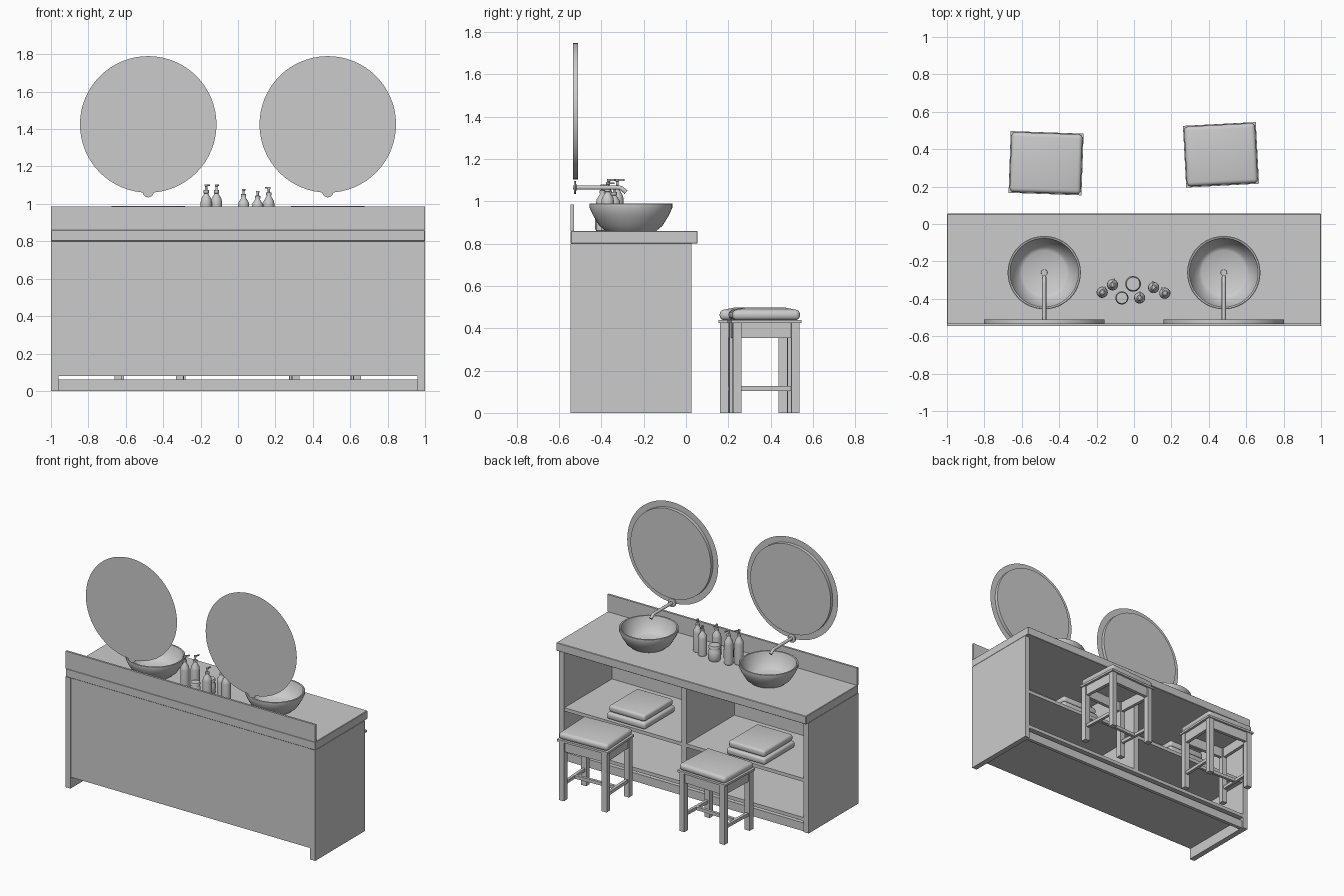
import bpy, bmesh, math
from mathutils import Matrix, Vector

if "Cube" in bpy.data.objects:
    bpy.data.objects.remove(bpy.data.objects["Cube"])


def finish(name, bm, smooth=True):
    bmesh.ops.recalc_face_normals(bm, faces=bm.faces)
    me = bpy.data.meshes.new(name)
    bm.to_mesh(me)
    bm.free()
    ob = bpy.data.objects.new(name, me)
    bpy.context.collection.objects.link(ob)
    if smooth:
        bpy.ops.object.select_all(action='DESELECT')
        ob.select_set(True)
        bpy.context.view_layer.objects.active = ob
        bpy.ops.object.shade_smooth_by_angle(angle=math.radians(35))
    return ob


def box(name, x, y, z, bevel=0.0, segs=1, frame=Matrix()):
    """Box from (min, max) ranges, optionally bevelled and placed by a frame."""
    bm = bmesh.new()
    bmesh.ops.create_cube(bm, size=1)
    for v in bm.verts:
        v.co = Vector([(r[0] + r[1]) / 2 + c * (r[1] - r[0]) for c, r in zip(v.co, (x, y, z))])
    if bevel:
        bmesh.ops.bevel(bm, geom=bm.edges[:], offset=bevel, segments=segs, profile=0.5, affect='EDGES')
    bm.transform(frame)
    return finish(name, bm, bool(bevel))


def lathe(name, profile, loc, frame=Matrix(), steps=40):
    """Spin an (r, z) profile about the local z axis."""
    bm = bmesh.new()
    vs = [bm.verts.new((r, 0, z)) for r, z in profile]
    es = [bm.edges.new(p) for p in zip(vs, vs[1:])]
    bmesh.ops.spin(bm, geom=vs + es, cent=(0, 0, 0), axis=(0, 0, 1), angle=2 * math.pi, steps=steps)
    bmesh.ops.remove_doubles(bm, verts=bm.verts, dist=1e-5)
    bm.transform(Matrix.Translation(loc) @ frame)
    return finish(name, bm)


# cabinet carcass, open towards +y
for s, side in ((-1, "left"), (1, "right")):
    box(side + "_side_panel", sorted((s, s * 0.96)), (-0.545, 0.025), (0, 0.80))
    box(side + "_shelf", sorted((s * 0.02, s * 0.96)), (-0.53, 0.02), (0.36, 0.385))
box("back_panel", (-0.96, 0.96), (-0.54, -0.525), (0.08, 0.80))
box("divider", (-0.02, 0.02), (-0.525, 0.025), (0.10, 0.80))
box("bottom_board", (-0.96, 0.96), (-0.525, 0.025), (0.08, 0.105))
box("kick_board", (-0.96, 0.96), (-0.01, 0.015), (0, 0.06))
box("countertop", (-1, 1), (-0.545, 0.055), (0.80, 0.86), 0.003)
box("backsplash", (-1, 1), (-0.545, -0.53), (0.86, 0.985))

FACE_Y = Matrix.Rotation(-math.pi / 2, 4, 'X')   # local z -> world +y
for s, side in ((-1, "left"), (1, "right")):
    cx = 0.48 * s
    # vessel basin
    lathe(side + "_basin",
          [(0, 0.86), (0.12, 0.86), (0.15, 0.885), (0.18, 0.935), (0.196, 0.97), (0.196, 0.988),
           (0.192, 0.99), (0.184, 0.988), (0.178, 0.965), (0.16, 0.925), (0.135, 0.89), (0.118, 0.88), (0, 0.876)],
          (cx, -0.26, 0), steps=48)
    lathe(side + "_drain", [(0, 0.882), (0.016, 0.882), (0.018, 0.874)], (cx, -0.26, 0), steps=20)
    # mirror: thin flat frame ring behind a round disc
    lathe(side + "_mirror_ring", [(0.29, 0), (0.365, 0)], (cx, -0.534, 1.425), FACE_Y, 64)
    lathe(side + "_mirror_disc", [(0, 0), (0.322, 0), (0.322, 0.024), (0, 0.024)],
          (cx, -0.534, 1.425), FACE_Y, 64)
    # wall spout with flange and bent tip
    lathe(side + "_spout_flange", [(0, 0), (0.03, 0), (0.03, 0.009), (0.012, 0.012)],
          (cx, -0.53, 1.065), FACE_Y, 28)
    cu = bpy.data.curves.new(side + "_spout", 'CURVE')
    cu.dimensions = '3D'
    cu.bevel_depth = 0.011
    cu.bevel_resolution = 3
    cu.use_fill_caps = True
    sp = cu.splines.new('POLY')
    pts = [(-0.535, 1.065), (-0.32, 1.065), (-0.307, 1.062), (-0.283, 1.043)]
    sp.points.add(len(pts) - 1)
    for p, (y, z) in zip(sp.points, pts):
        p.co = (cx, y, z, 1)
    bpy.context.collection.objects.link(bpy.data.objects.new(side + "_spout", cu))
    # folded towels
    for i, (w, d) in enumerate(((0.155, 0.175), (0.145, 0.165))):
        z0 = 0.385 + 0.05 * i
        box(f"{side}_towel_{i + 1}", (cx - w, cx + w), (-0.17 - d, -0.17 + d), (z0, z0 + 0.048), 0.016, 3)

# pump bottles: x, y, height, nozzle heading
BOTTLES = [(-0.17, -0.365, 0.245, 60), (-0.115, -0.325, 0.245, 75), (0.03, -0.395, 0.22, 90),
           (0.105, -0.34, 0.21, 100), (0.165, -0.37, 0.23, 120)]
for i, (x, y, h, a) in enumerate(BOTTLES):
    prof = [(0, 0), (0.028, 0), (0.03, 0.01), (0.03, 0.60), (0.027, 0.68), (0.014, 0.77), (0.011, 0.80),
            (0.014, 0.805), (0.014, 0.87), (0.006, 0.88), (0.006, 0.955), (0.009, 0.96), (0.009, 1), (0, 1)]
    lathe(f"bottle_{i + 1}", [(r, z * h) for r, z in prof], (x, y, 0.86), steps=24)
    f = Matrix.Translation((x, y, 0.86 + h)) @ Matrix.Rotation(math.radians(a), 4, 'Z')
    box(f"bottle_nozzle_{i + 1}", (0, 0.035), (-0.004, 0.004), (-0.009, -0.001), frame=f)

# lidded jars
for i, (x, y, r, h) in enumerate(((-0.005, -0.32, 0.042, 0.11), (-0.065, -0.395, 0.035, 0.095))):
    lathe(f"jar_{i + 1}", [(0, 0), (r * .85, 0), (r, h * .12), (r, h * .62), (r * .8, h * .74), (r * .8, h * .78),
                           (r * .92, h * .8), (r * .92, h * .96), (r * .85, h), (0, h)], (x, y, 0.86), steps=28)

# stools, each turned slightly
for name, x, y, ang in (("left", -0.47, 0.325, -2), ("right", 0.465, 0.37, 3)):
    f = Matrix.Translation((x, y, 0)) @ Matrix.Rotation(math.radians(ang), 4, 'Z')
    n = name + "_stool_"
    for sx in (-1, 1):
        for sy in (-1, 1):
            lx, ly = 0.165 * sx, 0.138 * sy
            box(n + "leg", (lx - 0.02, lx + 0.02), (ly - 0.02, ly + 0.02), (0, 0.43), frame=f)
        sx_ = 0.165 * sx
        box(n + "side_apron", (sx_ - 0.012, sx_ + 0.012), (-0.12, 0.12), (0.355, 0.43), frame=f)
        box(n + "side_stretcher", (sx_ - 0.01, sx_ + 0.01), (-0.12, 0.12), (0.103, 0.126), frame=f)
        sy_ = 0.138 * sx
        box(n + "long_apron", (-0.147, 0.147), (sy_ - 0.012, sy_ + 0.012), (0.355, 0.43), frame=f)
    box(n + "cross_stretcher", (-0.157, 0.157), (-0.01, 0.01), (0.103, 0.126), frame=f)
    box(n + "seat_board", (-0.195, 0.195), (-0.165, 0.165), (0.425, 0.44), frame=f)
    # cushion with rounded edges and a slight crown
    cushion = box(n + "cushion", (-0.19, 0.19), (-0.16, 0.16), (0.438, 0.488), 0.022, 4, frame=f)
    bm = bmesh.new()
    bm.from_mesh(cushion.data)
    top = max(bm.faces, key=lambda p: p.calc_center_median().z)
    bmesh.ops.inset_region(bm, faces=[top], thickness=0.06)
    for v in top.verts:
        v.co.z += 0.009
    bm.to_mesh(cushion.data)
    bm.free()
